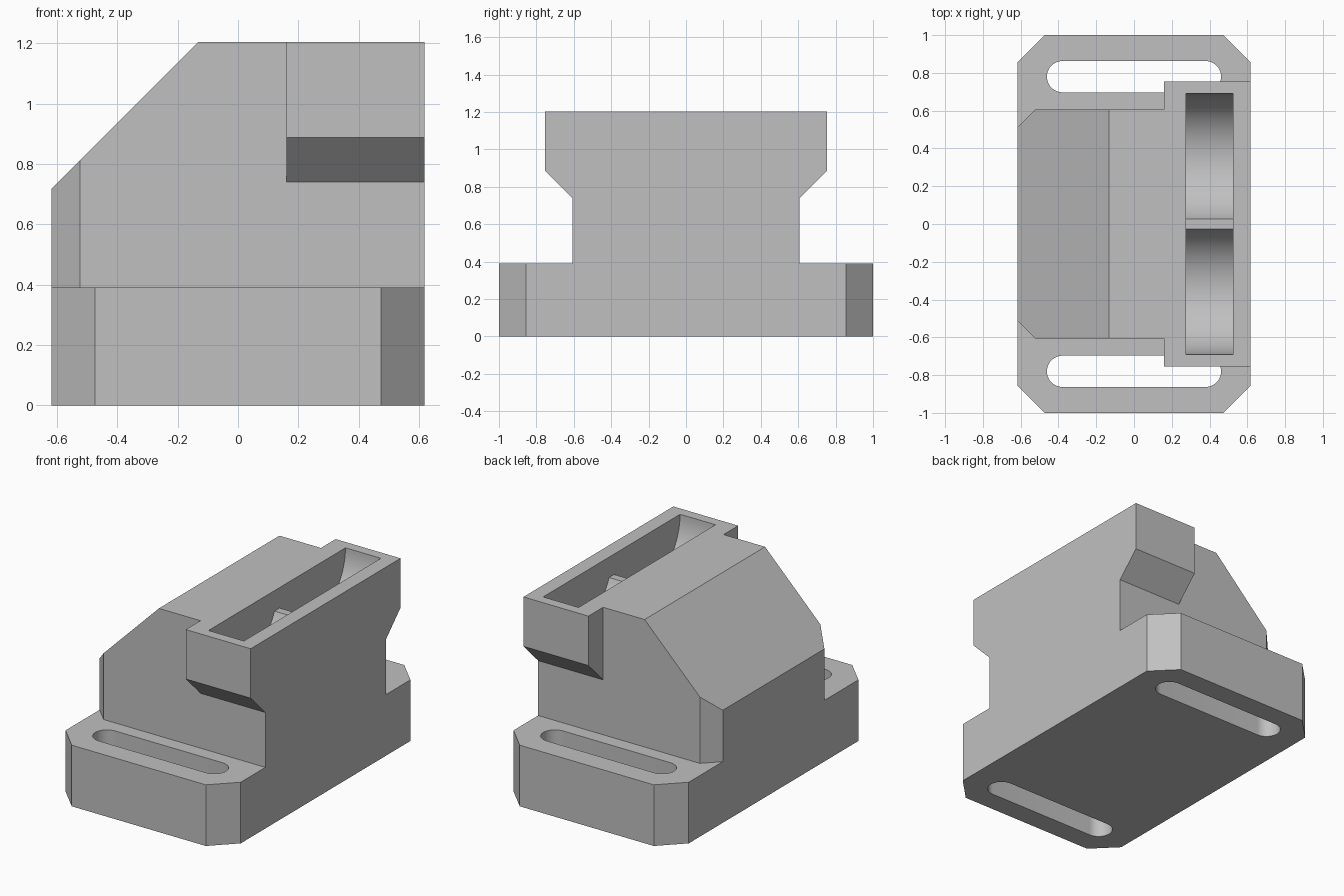
import bpy, bmesh
from math import sin, cos, pi, radians
from mathutils import Vector

cube = bpy.data.objects.get("Cube")
if cube:
    bpy.data.objects.remove(cube, do_unlink=True)

grey = bpy.data.materials.new("matte_grey")
grey.use_nodes = True
COLOUR = (0.53, 0.53, 0.53, 1)
grey.diffuse_color = COLOUR
grey.node_tree.nodes["Principled BSDF"].inputs["Base Color"].default_value = COLOUR

HALF_X, BASE_TOP, TOP = 0.618, 0.39, 1.203


def prism(name, outline, start, end, axis="z", cut=None):
    """Extrude a 2D outline along z (xy outline) or along x (yz outline)."""
    bm = bmesh.new()
    place = (lambda a, b: (a, b, start)) if axis == "z" else (lambda a, b: (start, a, b))
    face = bm.faces.new([bm.verts.new(place(a, b)) for a, b in outline])
    shift = Vector((0, 0, end - start)) if axis == "z" else Vector((end - start, 0, 0))
    side = bmesh.ops.extrude_face_region(bm, geom=[face])
    verts = [v for v in side["geom"] if isinstance(v, bmesh.types.BMVert)]
    bmesh.ops.translate(bm, verts=verts, vec=shift)
    if cut:  # slice away everything beyond a plane and cap it
        point, normal = cut
        bmesh.ops.bisect_plane(bm, geom=bm.verts[:] + bm.edges[:] + bm.faces[:],
                               plane_co=point, plane_no=normal, clear_outer=True)
        bmesh.ops.holes_fill(bm, edges=[e for e in bm.edges if e.is_boundary])
    bmesh.ops.recalc_face_normals(bm, faces=bm.faces)
    mesh = bpy.data.meshes.new(name)
    bm.to_mesh(mesh)
    bm.free()
    mesh.materials.append(grey)
    obj = bpy.data.objects.new(name, mesh)
    bpy.context.collection.objects.link(obj)
    return obj


def mirrored(half):
    """Complete an outline by mirroring its first coordinate."""
    return half + [(-a, b) for a, b in reversed(half)]


def arc(cx, cy, r, a0, a1, n):
    return [(cx + r * cos(a0 + (a1 - a0) * i / n), cy + r * sin(a0 + (a1 - a0) * i / n))
            for i in range(n + 1)]


def combine(target, tool, operation):
    mod = target.modifiers.new(tool.name, "BOOLEAN")
    mod.operation, mod.solver, mod.object = operation, "EXACT", tool
    bpy.context.view_layer.objects.active = target
    bpy.ops.object.modifier_apply(modifier=mod.name)
    bpy.data.objects.remove(tool, do_unlink=True)


# Base plate with chamfered corners
c = 0.145
bracket = prism("mounting_bracket", mirrored([
    (HALF_X - c, -1), (HALF_X, c - 1), (HALF_X, 1 - c), (HALF_X - c, 1)]), 0, BASE_TOP)

# Upright body with two chamfered corners and a sloped shoulder
w, c = 0.607, 0.095
body = prism("body", [(HALF_X, -w), (HALF_X, w), (c - HALF_X, w), (-HALF_X, w - c),
                      (-HALF_X, c - w), (c - HALF_X, -w)], 0.2, TOP,
             cut=((-0.133, 0, TOP), (-1, 0, 1)))

# Wide head with undercut sides
head = prism("head", mirrored([(w, 0.74), (0.755, 0.888), (0.755, TOP)]), 0.16, HALF_X, "x")
combine(body, head, "UNION")
combine(bracket, body, "UNION")

# Long mounting slots
r, reach = 0.083, 0.378
for y in (-0.78, 0.78):
    outline = arc(reach, y, r, -pi / 2, pi / 2, 24) + arc(-reach, y, r, pi / 2, 1.5 * pi, 24)
    combine(bracket, prism("slot_cutter", outline, -0.1, 0.45), "DIFFERENCE")

# Twin round cradles in the head, with a low ridge between them
r = 0.345
for y in (-r, r):
    outline = arc(y, TOP, r, 0, 2 * pi, 96)[:-1]
    combine(bracket, prism("cradle_cutter", outline, 0.275, 0.525, "x"), "DIFFERENCE")
ridge = mirrored([(0.08, TOP - 0.13), (0.08, TOP + 0.1)])
combine(bracket, prism("ridge_cutter", ridge, 0.275, 0.525, "x"), "DIFFERENCE")

# Smooth curves, crisp edges
bpy.ops.object.select_all(action="DESELECT")
bracket.select_set(True)
bpy.context.view_layer.objects.active = bracket
bpy.ops.object.shade_smooth_by_angle(angle=radians(25))
